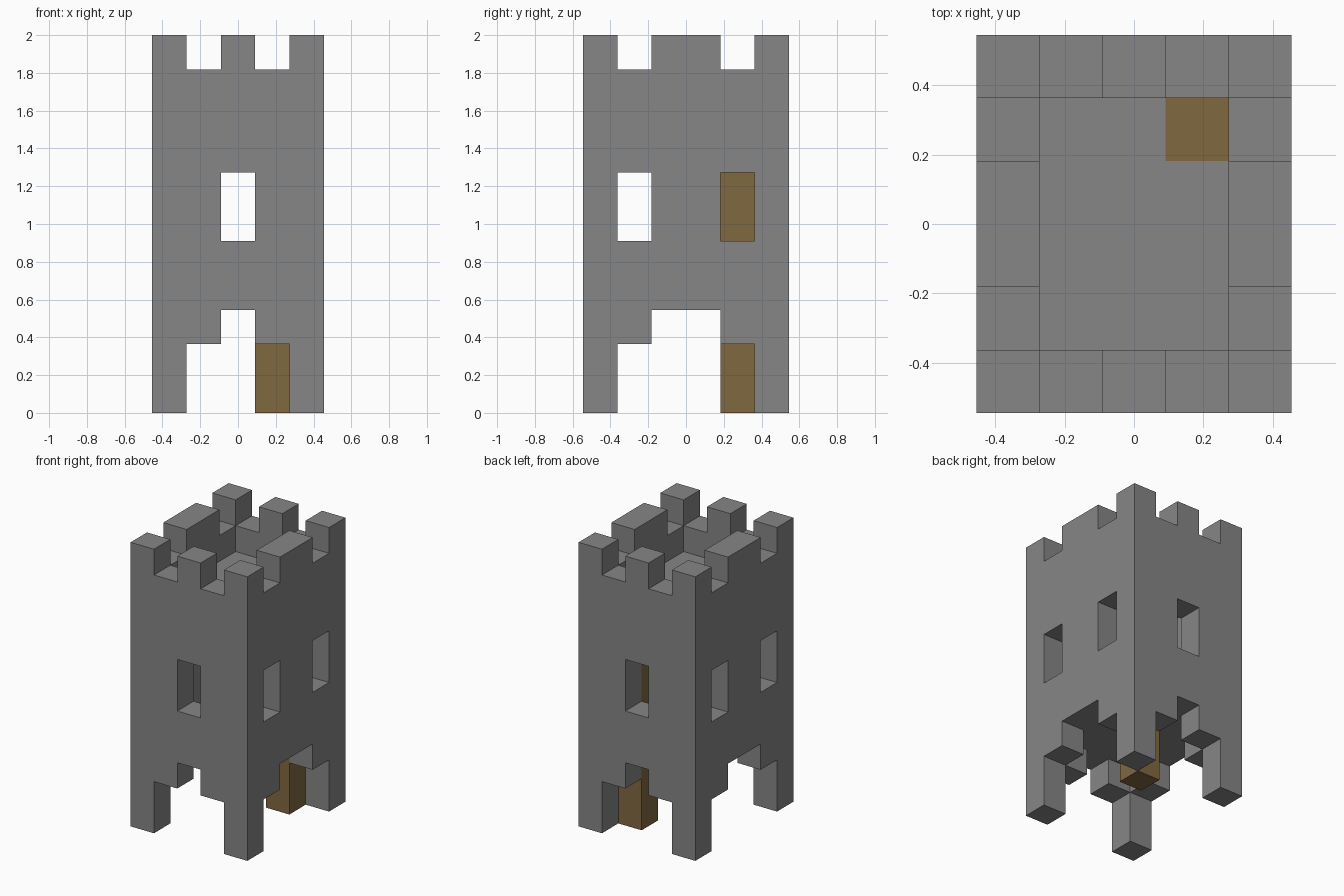
import bpy
import bmesh
from mathutils import Vector

cube = bpy.data.objects.get("Cube")
if cube:
    bpy.data.objects.remove(cube)

# The tower is laid out on a grid of equal blocks
NX, NY, NZ = 5, 6, 11
U = 2 / NZ
ORIGIN = Vector((-NX / 2, -NY / 2, 0))


def material(name, color):
    mat = bpy.data.materials.new(name)
    mat.use_nodes = True
    mat.diffuse_color = color
    mat.node_tree.nodes["Principled BSDF"].inputs["Base Color"].default_value = color
    return mat


stone = material("grey stone", (0.238, 0.238, 0.238, 1))
wood = material("brown wood", (0.216, 0.138, 0.051, 1))


def inside(i, j):
    return 0 < i < NX - 1 and 0 < j < NY - 1


def in_shaft(i, j):
    return i == 3 and j == 4


def wall(i, j, k):
    if inside(i, j):
        return False
    corner = i in (0, NX - 1) and j in (0, NY - 1)
    on_end = j in (0, NY - 1)                  # front and back walls
    middle = i == 2 if on_end else j in (2, 3)
    if corner:
        return True
    if k < 2:                                  # lower part of the arches
        return False
    if k == 2:                                 # narrow top of the arches
        return not middle
    if k in (5, 6):                            # windows
        return not middle if on_end else middle
    if k == NZ - 1:                            # battlements
        return middle
    return True


def floor_at(level):
    return lambda i, j, k: k == level and inside(i, j) and not in_shaft(i, j)


def shaft(i, j, k):
    return in_shaft(i, j) and k < 9


def build(name, rule, mat):
    """Skin the blocks chosen by a rule and merge their flat faces."""
    cells = {(i, j, k) for i in range(NX) for j in range(NY)
             for k in range(NZ) if rule(i, j, k)}
    bm = bmesh.new()
    for cell in cells:
        center = Vector(cell) + Vector((0.5, 0.5, 0.5)) + ORIGIN
        for axis in range(3):
            for side in (-1, 1):
                n = Vector((0, 0, 0))
                n[axis] = side
                if tuple(int(c + d) for c, d in zip(cell, n)) in cells:
                    continue
                a = Vector((0, 0, 0))
                a[(axis + 1) % 3] = 1
                b = n.cross(a)
                ring = (-a - b, a - b, a + b, b - a)
                bm.faces.new([bm.verts.new((center + (n + r) / 2) * U) for r in ring])
    bmesh.ops.remove_doubles(bm, verts=bm.verts, dist=0.001)
    bmesh.ops.dissolve_limit(bm, angle_limit=0.01, verts=bm.verts, edges=bm.edges)
    bmesh.ops.triangulate(bm, faces=[f for f in bm.faces if len(f.verts) > 4])
    mesh = bpy.data.meshes.new(name)
    bm.to_mesh(mesh)
    bm.free()
    mesh.materials.append(mat)
    bpy.context.collection.objects.link(bpy.data.objects.new(name, mesh))


build("tower_walls", wall, stone)
build("lower_floor", floor_at(3), stone)
build("roof_floor", floor_at(8), stone)
build("ladder_shaft", shaft, wood)
